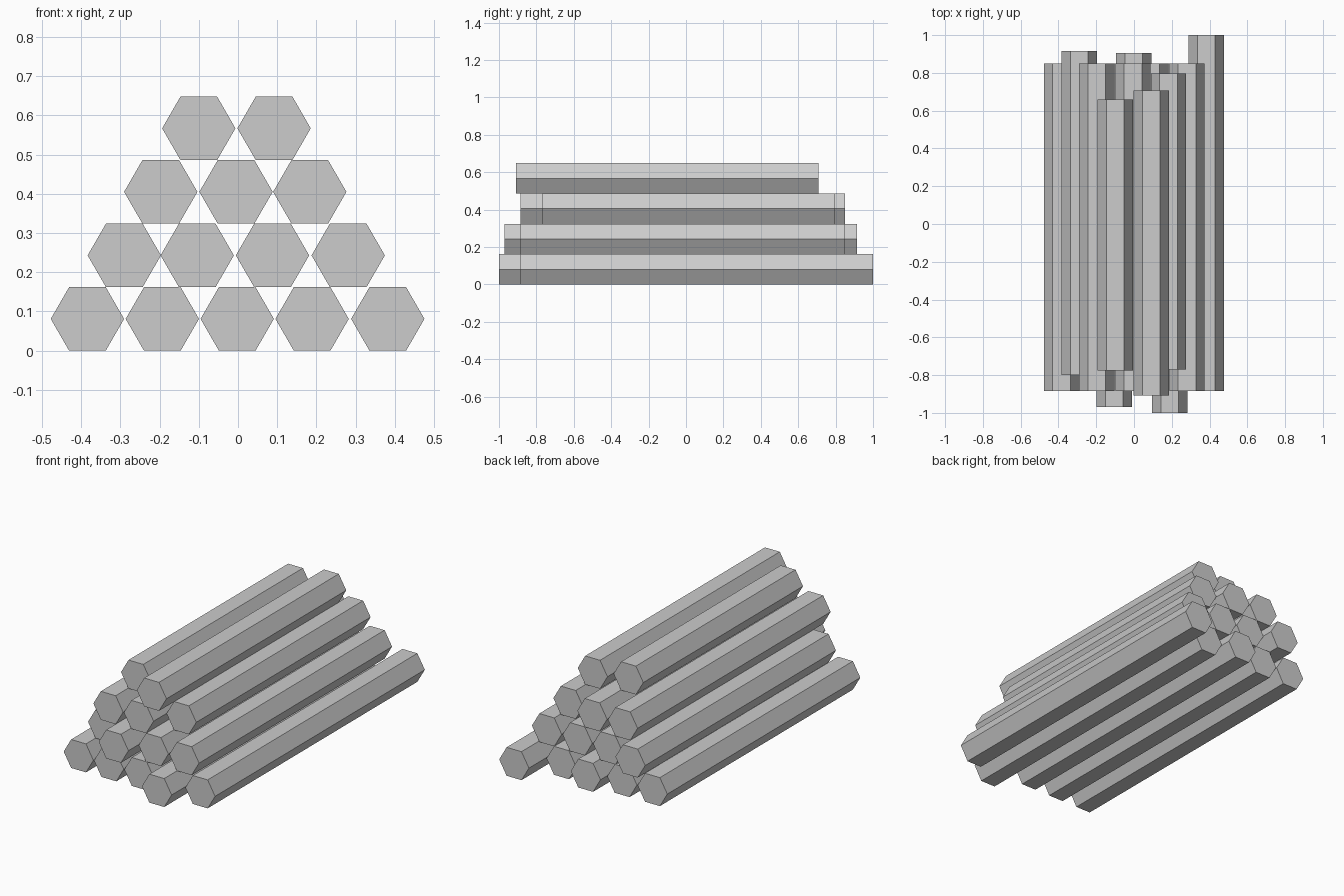
import bpy
import bmesh
from math import cos, sin, pi

cube = bpy.data.objects.get("Cube")
if cube:
    bpy.data.objects.remove(cube, do_unlink=True)

RADIUS = 0.0935
HALF_HEIGHT = RADIUS * cos(pi / 6)
ROW_STEP = 0.162
FRONT, BACK = -0.885, 0.85      # usual bar ends

steel = bpy.data.materials.new("plain_grey")
steel.use_nodes = True
grey = (0.604, 0.604, 0.604, 1)
steel.diffuse_color = grey
steel.node_tree.nodes["Principled BSDF"].inputs["Base Color"].default_value = grey


def hex_bar(name, x, z, front, back):
    """Six-sided bar lying along y, flat side down."""
    bm = bmesh.new()
    ring = [bm.verts.new((RADIUS * cos(i * pi / 3), front, RADIUS * sin(i * pi / 3)))
            for i in range(6)]
    cap = bm.faces.new(ring)
    out = bmesh.ops.extrude_face_region(bm, geom=[cap], use_keep_orig=True)
    moved = [v for v in out["geom"] if isinstance(v, bmesh.types.BMVert)]
    bmesh.ops.translate(bm, verts=moved, vec=(0, back - front, 0))
    bmesh.ops.recalc_face_normals(bm, faces=bm.faces)
    mesh = bpy.data.meshes.new(name)
    bm.to_mesh(mesh)
    bm.free()
    mesh.materials.append(steel)
    bar = bpy.data.objects.new(name, mesh)
    bar.location = (x, 0, z)
    bpy.context.collection.objects.link(bar)


# Stack rows from the ground up: (x, front end, back end) for each bar
rows = [
    [(-0.384, FRONT, BACK), (-0.193, FRONT, BACK), (-0.002, FRONT, 0.905),
     (0.189, -1.0, BACK), (0.382, FRONT, 1.0)],
    [(-0.29, -0.8, 0.915), (-0.104, -0.97, BACK), (0.088, FRONT, BACK),
     (0.281, FRONT, BACK)],
    [(-0.197, FRONT, BACK), (-0.005, FRONT, BACK), (0.183, -0.77, 0.797)],
    [(-0.1, -0.775, 0.66), (0.092, -0.908, 0.708)],
]

for r, row in enumerate(rows):
    for i, (x, front, back) in enumerate(row):
        hex_bar(f"bar_row{r + 1}_{i + 1}", x, HALF_HEIGHT + r * ROW_STEP, front, back)
